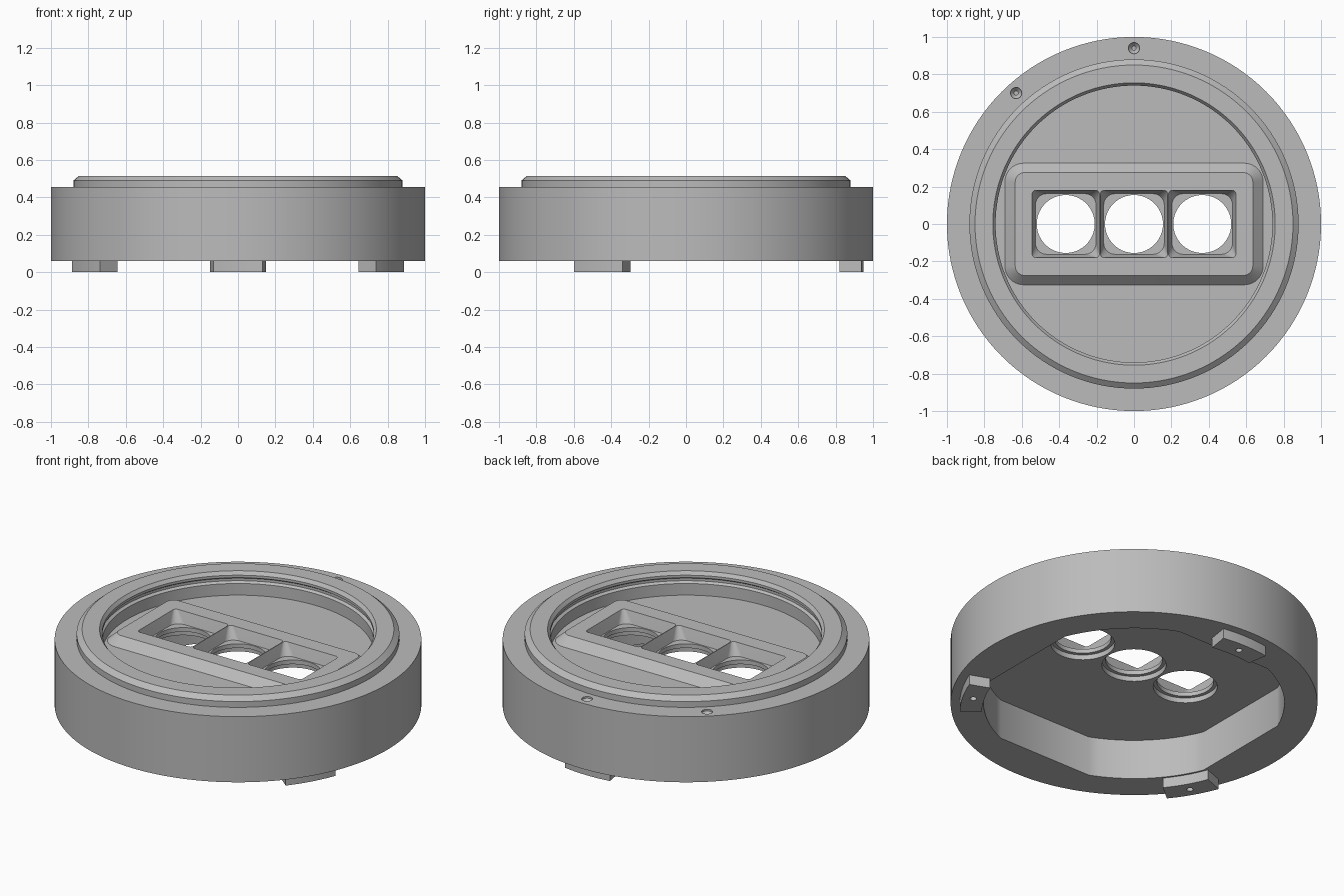
import bpy, bmesh, math
from mathutils import Matrix

if "Cube" in bpy.data.objects:
    bpy.data.objects.remove(bpy.data.objects["Cube"])

grey = bpy.data.materials.new("plain grey")
grey.use_nodes = True
grey.diffuse_color = (0.5, 0.5, 0.5, 1)
grey.node_tree.nodes["Principled BSDF"].inputs["Base Color"].default_value = (0.5, 0.5, 0.5, 1)


def arc(r, a0, a1, n, cx=0, cy=0):
    """Points along an arc, angles in degrees."""
    angles = [math.radians(a0 + (a1 - a0) * i / n) for i in range(n + 1)]
    return [(cx + r * math.cos(a), cy + r * math.sin(a)) for a in angles]


def circle(r, n=128):
    return arc(r, 0, 360, n)[:-1]


def rounded_box(hx, hy, r, n=10):
    pts = []
    for k, (sx, sy) in enumerate([(1, 1), (-1, 1), (-1, -1), (1, -1)]):
        pts += arc(r, k * 90, k * 90 + 90, n, sx * (hx - r), sy * (hy - r))
    return pts


def stack(name, layers, x=0, y=0, turn=0):
    """Skin a closed solid through (outline, z) layers."""
    bm = bmesh.new()
    rings = [[bm.verts.new((px, py, z)) for px, py in pts] for pts, z in layers]
    for low, high in zip(rings, rings[1:]):
        for i in range(len(low)):
            j = (i + 1) % len(low)
            bm.faces.new((low[i], low[j], high[j], high[i]))
    bm.faces.new(rings[0][::-1])
    bm.faces.new(rings[-1])
    bmesh.ops.transform(bm, verts=bm.verts,
                        matrix=Matrix.Translation((x, y, 0)) @ Matrix.Rotation(math.radians(turn), 4, 'Z'))
    bmesh.ops.recalc_face_normals(bm, faces=bm.faces)
    mesh = bpy.data.meshes.new(name)
    bm.to_mesh(mesh)
    bm.free()
    mesh.materials.append(grey)
    obj = bpy.data.objects.new(name, mesh)
    bpy.context.collection.objects.link(obj)
    return obj


def combine(obj, other, operation):
    """Apply a boolean and discard the second solid."""
    other.hide_render = True
    mod = obj.modifiers.new("boolean", 'BOOLEAN')
    mod.operation, mod.object, mod.solver = operation, other, 'EXACT'
    bpy.context.view_layer.objects.active = obj
    bpy.ops.object.modifier_apply(modifier=mod.name)
    bpy.data.objects.remove(other)


def smooth(obj):
    bpy.ops.object.select_all(action='DESELECT')
    obj.select_set(True)
    bpy.context.view_layer.objects.active = obj
    bpy.ops.object.shade_smooth_by_angle(angle=math.radians(25))


# Round housing: outer wall, stepped lip, grooved bore and recessed floor
profile = [(1, .06), (1, .455), (.88, .455), (.88, .49), (.85, .515), (.755, .515),
           (.74, .495), (.74, .48), (.755, .47), (.755, .455), (.74, .445), (.74, .375)]
housing = stack("housing", [(circle(r), z) for r, z in profile])

# Raised chamfered platform on the floor
base = rounded_box(.69, .325, .1)
combine(housing, stack("platform", [(base, .35), (base, .375),
                                    (rounded_box(.635, .275, .05), .425)]), 'UNION')

# Underside cavity: round with four flats
cavity = [p for k in range(4) for p in arc(.82, k * 90 + 22.5, k * 90 + 67.5, 12)]
combine(housing, stack("cavity_cutter", [(cavity, .03), (cavity, .3)]), 'DIFFERENCE')

# Three tapered square sockets opening into stepped round holes
for i in (-1, 0, 1):
    socket = [(circle(.175, 44), .28), (circle(.175, 44), .33), (circle(.155, 44), .33),
              (circle(.155, 44), .355), (rounded_box(.162, .162, .06), .355),
              (rounded_box(.18, .18, .02), .425), (rounded_box(.18, .18, .02), .45)]
    combine(housing, stack("socket_cutter", socket, x=i * .365), 'DIFFERENCE')

# Two small dimples on the rim
for x, y in [(0, .94), (-.63, .7)]:
    dimple = [(circle(.012, 24), .425), (circle(.03, 24), .445), (circle(.03, 24), .48)]
    combine(housing, stack("dimple_cutter", dimple, x, y), 'DIFFERENCE')
smooth(housing)

# Three curved feet, each with a small screw hole
sector = arc(.95, -9.1, 9.1, 10) + arc(.83, 9.1, -9.1, 10)
for name, turn in [("back_foot", 90), ("right_foot", 210), ("left_foot", 330)]:
    foot = stack(name, [(sector, 0), (sector, .06)], turn=turn)
    a = math.radians(turn)
    hole = [(circle(.018, 24), -.02), (circle(.018, 24), .045)]
    combine(foot, stack("screw_cutter", hole, .89 * math.cos(a), .89 * math.sin(a)), 'DIFFERENCE')
    smooth(foot)
